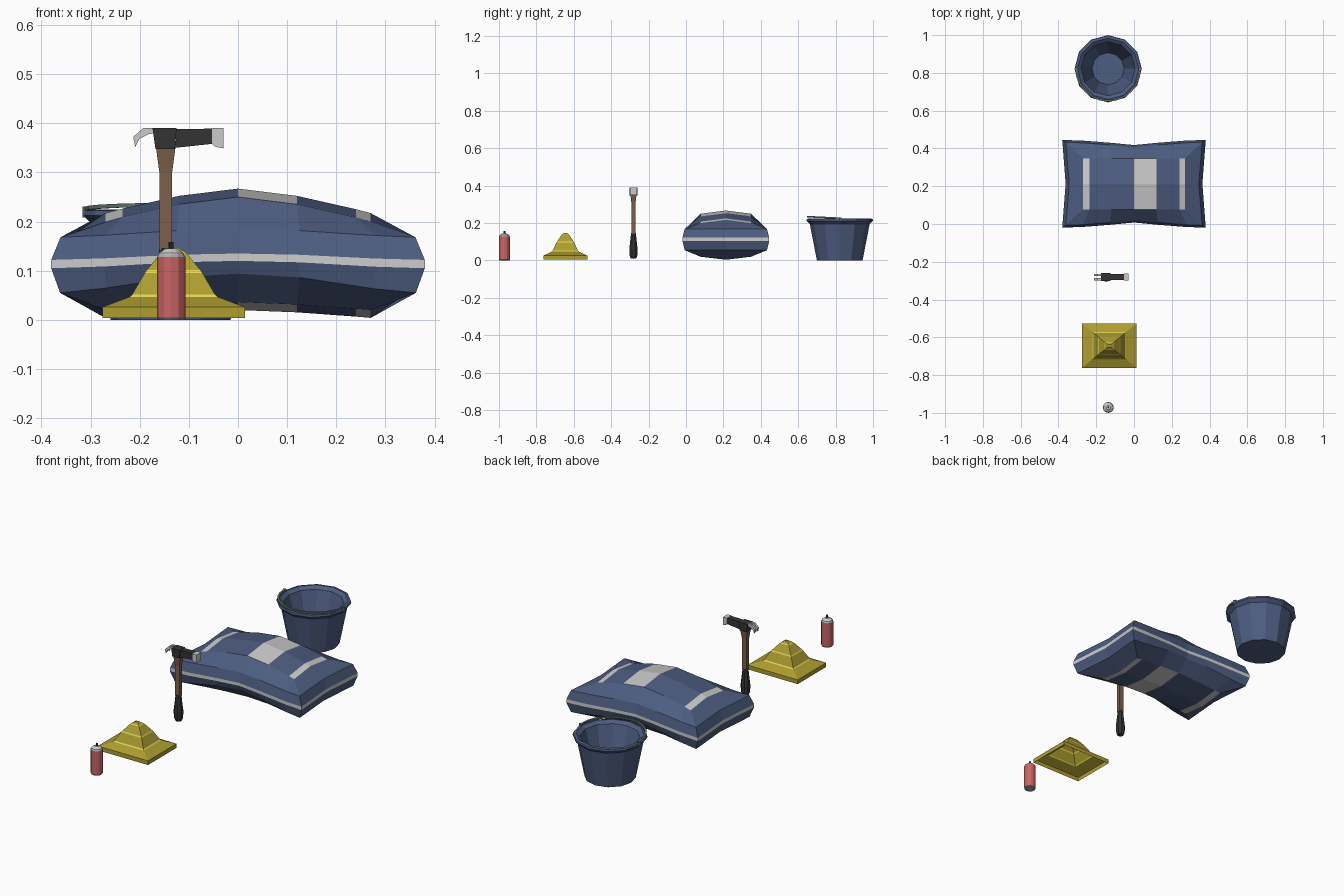
import bpy
import bmesh
import math

cube = bpy.data.objects.get("Cube")
if cube:
    bpy.data.objects.remove(cube)


def material(name, r, g, b):
    m = bpy.data.materials.new(name)
    m.use_nodes = True
    m.diffuse_color = (r, g, b, 1)
    bsdf = next(n for n in m.node_tree.nodes if n.type == "BSDF_PRINCIPLED")
    bsdf.inputs["Base Color"].default_value = (r, g, b, 1)
    return m


navy = material("navy", 0.075, 0.11, 0.22)
pale = material("pale grey", 0.6, 0.6, 0.6)
metal = material("metal grey", 0.4, 0.4, 0.4)
red = material("soft red", 0.58, 0.13, 0.13)
yellow = material("mustard yellow", 0.42, 0.34, 0.03)
bright = material("bright yellow", 0.75, 0.67, 0.09)
black = material("charcoal", 0.033, 0.033, 0.033)
brown = material("wood brown", 0.2, 0.115, 0.07)
green = material("grey green", 0.12, 0.17, 0.14)


def finish(name, bm, mats, closed=True):
    if closed:
        bmesh.ops.recalc_face_normals(bm, faces=bm.faces)
    mesh = bpy.data.meshes.new(name)
    bm.to_mesh(mesh)
    bm.free()
    for m in mats:
        mesh.materials.append(m)
    ob = bpy.data.objects.new(name, mesh)
    bpy.context.collection.objects.link(ob)
    return ob


def bridge(bm, a, b, slot=0, loop=True):
    n = len(a)
    for k in range(n if loop else n - 1):
        j = (k + 1) % n
        bm.faces.new((a[k], a[j], b[j], b[k])).material_index = slot


def lathe(name, profile, sides, x, y, mats, bands=None, sx=1, sy=1,
          turn=0.0, bottom=True, top=True):
    """Stack rings of (radius, z); bands gives the material slot between rings."""
    bm = bmesh.new()
    rings = []
    for r, z in profile:
        angles = [turn + math.tau * k / sides for k in range(sides)]
        rings.append([bm.verts.new((x + r * sx * math.cos(a),
                                    y + r * sy * math.sin(a), z)) for a in angles])
    bands = bands or [0] * (len(rings) - 1)
    for a, b, slot in zip(rings, rings[1:], bands):
        bridge(bm, a, b, slot)
    if bottom:
        bm.faces.new(rings[0][::-1]).material_index = bands[0]
    if top:
        bm.faces.new(rings[-1]).material_index = bands[-1]
    return finish(name, bm, mats, bottom and top)


def prism(name, outline, y, half, mat):
    """Extrude an (x, z) outline along y."""
    bm = bmesh.new()
    a, b = [[bm.verts.new((px, y + s * half, pz)) for px, pz in outline] for s in (-1, 1)]
    bridge(bm, a, b)
    bm.faces.new(a)
    bm.faces.new(b[::-1])
    return finish(name, bm, [mat])


# Spray can
CX, CY = -0.136, -0.971
lathe("can_body", [(0.026, 0), (0.029, 0.004), (0.029, 0.128), (0.026, 0.133)],
      12, CX, CY, [metal, red], [0, 1, 0])
lathe("can_dome", [(0.026, 0.132), (0.025, 0.136), (0.012, 0.145)], 12, CX, CY, [pale])
lathe("can_nozzle", [(0.005, 0.142), (0.005, 0.158)], 8, CX, CY, [black])

# Heaped pile: open square shell with thin bright bands
pile = [(0.145, 0.004), (0.145, 0.026), (0.089, 0.047), (0.084, 0.052), (0.059, 0.095),
        (0.055, 0.101), (0.026, 0.136), (0.022, 0.139), (0.008, 0.148)]
root2 = math.sqrt(2)
lathe("yellow_pile", [(r * root2, z) for r, z in pile], 4, -0.131, -0.645,
      [yellow, bright], [0, 0, 1, 0, 1, 0, 1, 0], sy=0.81, turn=math.pi / 4, bottom=False)

# Hammer
HX, HY = -0.147, -0.281
lathe("hammer_grip", [(0.015, 0.01), (0.022, 0.025), (0.024, 0.06), (0.018, 0.11), (0.014, 0.146)],
      8, HX, HY, [black], turn=math.pi / 8)
lathe("hammer_handle", [(0.013 * root2, 0.14), (0.013 * root2, 0.3), (0.02 * root2, 0.352)],
      4, HX, HY, [brown], sy=0.8, turn=math.pi / 4)
prism("hammer_eye", [(-0.174, 0.39), (-0.125, 0.39), (-0.128, 0.348), (-0.168, 0.348)],
      HY, 0.022, black)
prism("hammer_neck", [(-0.126, 0.388), (-0.053, 0.389), (-0.053, 0.358), (-0.127, 0.35)],
      HY, 0.016, black)
prism("hammer_face", [(-0.053, 0.39), (-0.03, 0.39), (-0.03, 0.349), (-0.046, 0.352), (-0.053, 0.358)],
      HY, 0.019, pale)
claw = [(-0.172, 0.39), (-0.193, 0.39), (-0.213, 0.372), (-0.209, 0.352),
        (-0.201, 0.368), (-0.181, 0.378), (-0.172, 0.379)]
for side, label in ((-1, "front"), (1, "back")):
    prism("hammer_claw_" + label, claw, HY + side * 0.011, 0.006, pale)

# Pillow: top and bottom grids joined by shoulder rings and a pale seam
PY = 0.213
stations = [-0.27, -0.235, -0.12, 0, 0.12, 0.24, 0.27]
last = len(stations) - 1
border = ([(i, -1) for i in range(last + 1)] + [(last, 0)]
          + [(i, 1) for i in range(last, -1, -1)] + [(0, 0)])


def pillow_grid(bm, z_mid, drop, edge):
    grid = {}
    for i, u in enumerate(stations):
        for v in (-1, 0, 1):
            z = z_mid - drop * (abs(u) / 0.27) ** 1.5 + edge * abs(v)
            grid[i, v] = bm.verts.new((u, PY + v * 0.135, z))
    for i in range(last):
        for v in (-1, 0):
            f = bm.faces.new((grid[i, v], grid[i + 1, v], grid[i + 1, v + 1], grid[i, v + 1]))
            f.material_index = int(i in (0, 3, last - 1))
    return [grid[k] for k in border]


def pillow_ring(bm, hx, hy, z_mid, z_corner):
    ring = []
    for i, v in border:
        u = stations[i]
        t = abs(u) / 0.27
        x = math.copysign(hx - 0.018 * (v == 0), u) if i in (0, last) else u * (1 + 0.2 * t * t)
        y = PY + v * (hy - 0.027 * (1 - t))
        ring.append(bm.verts.new((x, y, z_mid + (z_corner - z_mid) * t * t)))
    return ring


bm = bmesh.new()
loops = [pillow_grid(bm, 0.02, 0.016, 0.016),
         pillow_ring(bm, 0.362, 0.22, 0.094, 0.055),
         pillow_ring(bm, 0.38, 0.232, 0.12, 0.105),
         pillow_ring(bm, 0.38, 0.232, 0.135, 0.122),
         pillow_ring(bm, 0.361, 0.22, 0.185, 0.168),
         pillow_grid(bm, 0.267, 0.05, -0.017)]
for lower, upper, slot in zip(loops, loops[1:], (0, 0, 1, 0, 0)):
    bridge(bm, lower, upper, slot)
finish("pillow", bm, [navy, pale])

# Bucket with flared rim and hollow inside
BX, BY = -0.137, 0.822
lathe("bucket", [(0.122, 0), (0.16, 0.195), (0.178, 0.212), (0.176, 0.222), (0.162, 0.224),
                 (0.143, 0.21), (0.085, 0.02)], 12, BX, BY, [navy])

# Carrying handle resting along the front of the rim
bm = bmesh.new()
sections = []
for k in range(13):
    a = math.pi + math.pi * k / 12
    lift = 0.222 - 0.008 * math.sin(a)
    sections.append([bm.verts.new((BX + r * math.cos(a), BY + r * math.sin(a), lift + dz))
                     for r, dz in ((0.164, 0), (0.174, 0), (0.174, 0.008), (0.164, 0.008))])
for a, b in zip(sections, sections[1:]):
    bridge(bm, a, b)
bm.faces.new(sections[0])
bm.faces.new(sections[-1])
finish("bucket_handle", bm, [green])
for side, label in ((-1, "right"), (1, "left")):
    lathe("handle_ear_" + label, [(0.01, 0.208), (0.01, 0.231)], 6, BX + side * 0.169, BY, [green])
